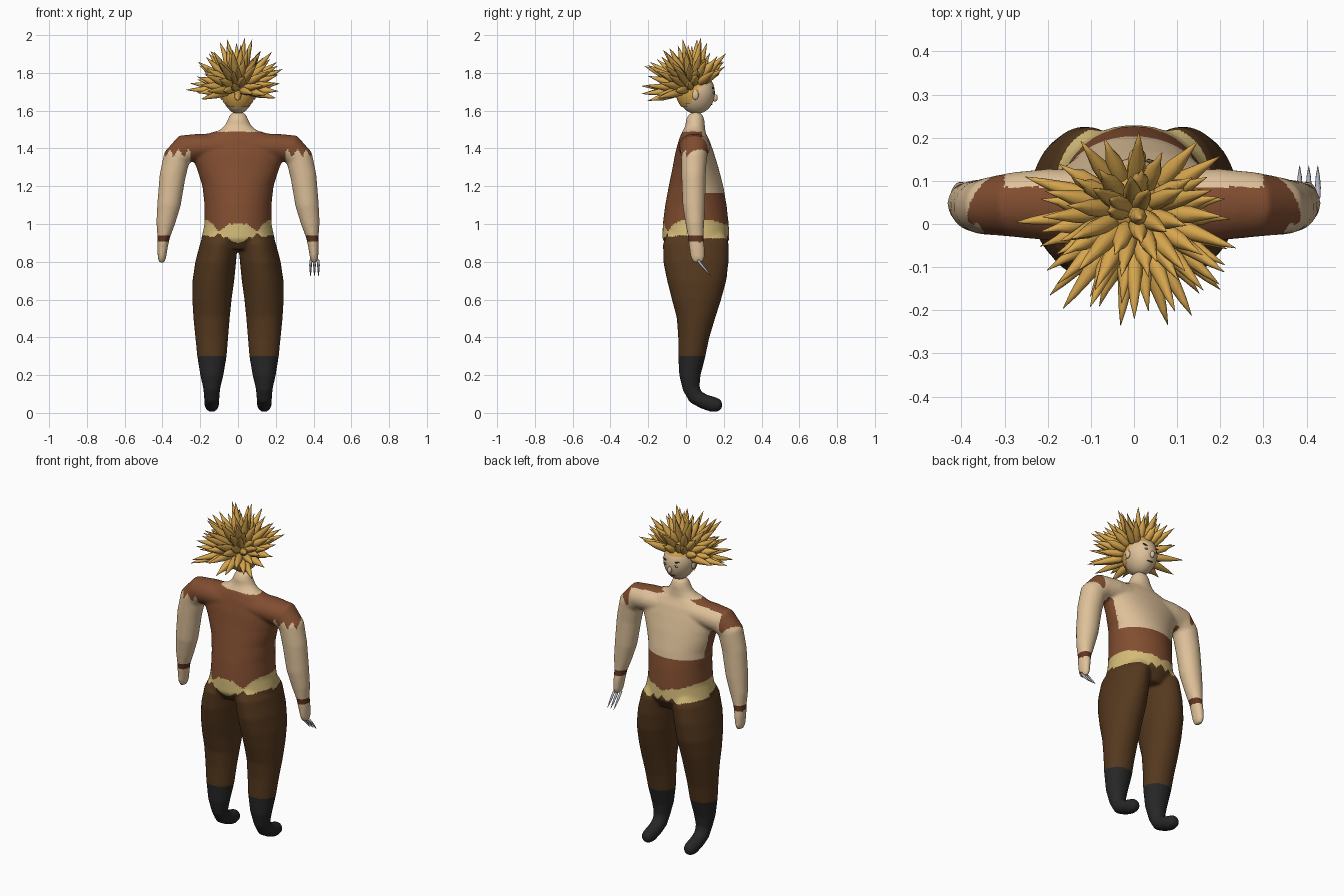
import bpy, bmesh, math, random
from mathutils import Vector, Matrix

if "Cube" in bpy.data.objects:
    bpy.data.objects.remove(bpy.data.objects["Cube"])

random.seed(4)


def mat(name, r, g, b):
    m = bpy.data.materials.new(name)
    m.diffuse_color = (r, g, b, 1)
    m.use_nodes = True
    m.node_tree.nodes["Principled BSDF"].inputs["Base Color"].default_value = m.diffuse_color
    return m


SKIN = mat("skin", 0.73, 0.53, 0.32)
SHIRT = mat("shirt_brown", 0.22, 0.075, 0.03)
PANTS = mat("trouser_brown", 0.09, 0.04, 0.013)
BOOT = mat("boot_black", 0.02, 0.02, 0.021)
BELT = mat("belt_tan", 0.66, 0.5, 0.19)
HAIR = mat("hair_gold", 0.68, 0.38, 0.075)
CUFF = mat("cuff_brown", 0.12, 0.035, 0.015)
STEEL = mat("steel", 0.45, 0.47, 0.52)


def to_object(name, bm, mats):
    bmesh.ops.recalc_face_normals(bm, faces=bm.faces)
    me = bpy.data.meshes.new(name)
    bm.to_mesh(me)
    bm.free()
    for m in mats:
        me.materials.append(m)
    for p in me.polygons:
        p.use_smooth = True
    ob = bpy.data.objects.new(name, me)
    bpy.context.collection.objects.link(ob)
    return ob


def loft(bm, rings, w, side=1, n=32):
    """Closed tube; each ring is x, y, z, radius along w, radius across w."""
    w = Vector(w)
    cs = [Vector(r[:3]) for r in rings]
    loops = []
    for i, r in enumerate(rings):
        t = (cs[min(i + 1, len(cs) - 1)] - cs[max(i - 1, 0)])
        u = t.cross(w).normalized()
        loop = []
        for k in range(n):
            a = 2 * math.pi * k / n
            p = cs[i] + w * r[3] * math.cos(a) + u * r[4] * math.sin(a)
            p.x *= side
            loop.append(bm.verts.new(p))
        loops.append(loop)
    for a, b in zip(loops, loops[1:]):
        for k in range(n):
            bm.faces.new((a[k], a[(k + 1) % n], b[(k + 1) % n], b[k]))
    bm.faces.new(loops[0])
    bm.faces.new(loops[-1])


def interp(x, pts):
    for (x0, v0), (x1, v1) in zip(pts, pts[1:]):
        if x <= x1:
            return v0 + (v1 - v0) * (x - x0) / (x1 - x0)
    return pts[-1][1]


# ---- body: torso, arms and legs fused into one smooth skin
bm = bmesh.new()
torso = [(0.86, .12, -.09, .19), (0.92, .195, -.125, .23), (1.0, .177, -.123, .226),
         (1.1, .177, -.11, .215), (1.2, .188, -.092, .197), (1.3, .22, -.072, .17),
         (1.38, .255, -.057, .145), (1.44, .25, -.04, .125), (1.475, .17, -.025, .11),
         (1.495, .1, -.012, .104), (1.52, .07, -.003, .1), (1.55, .055, 0, .098),
         (1.575, .045, .012, .09), (1.592, .025, .03, .07)]
loft(bm, [(0, (a + b) / 2, z, rx, (b - a) / 2) for z, rx, a, b in torso], (1, 0, 0), n=48)

arm = [(.03, .04, 1.41, .085, .07), (.2, .045, 1.408, .083, .07), (.28, .045, 1.398, .075, .077),
       (.325, .042, 1.35, .068, .072), (.347, .04, 1.25, .064, .069), (.366, .042, 1.1, .06, .062),
       (.384, .047, 1.0, .049, .049), (.394, .052, .93, .041, .033), (.4, .058, .87, .041, .027),
       (.403, .062, .82, .037, .022), (.404, .063, .795, .024, .013)]
# leg: inner x, outer x, back y, front y by height
leg = [(.97, .02, .16, -.09, .19), (.9, .002, .2, -.122, .225), (.8, .01, .226, -.12, .226),
       (.7, .02, .241, -.1, .214), (.6, .034, .242, -.076, .185), (.5, .044, .236, -.05, .152),
       (.4, .052, .226, -.042, .122), (.3, .06, .216, -.042, .102), (.2, .077, .2, -.036, .077),
       (.13, .094, .184, -.018, .073)]
leg = [((a + b) / 2, (c + d) / 2, z, (b - a) / 2, (d - c) / 2) for z, a, b, c, d in leg]
leg += [(.139, .05, .085, .041, .042), (.139, .095, .06, .04, .04), (.139, .145, .044, .038, .041),
        (.139, .175, .042, .032, .034), (.139, .191, .042, .017, .017)]
for s in (1, -1):
    loft(bm, arm, (0, 1, 0), s)
    loft(bm, leg, (1, 0, 0), s)
raw = to_object("body", bm, [])
fuse = raw.modifiers.new("fuse", 'REMESH')
fuse.mode = 'VOXEL'
fuse.voxel_size = 0.008
soft = raw.modifiers.new("soften", 'SMOOTH')
soft.factor = 0.5
soft.iterations = 7
fused = bpy.data.meshes.new_from_object(raw.evaluated_get(bpy.context.evaluated_depsgraph_get()))
raw.modifiers.clear()
raw.data = fused
fused.materials.clear()
for m in (SKIN, SHIRT, PANTS, BOOT, BELT, CUFF):
    fused.materials.append(m)

BELT_TOP = [(0, 1.0), (.05, 1.0), (.1, .96), (.135, 1.0), (.16, 1.02), (1, 1.02)]
BELT_LOW = [(0, .9), (.03, .905), (.06, .935), (.075, .925), (.1, .953), (.13, .93), (.17, .94), (1, .925)]
FRONT_TOP = [(0, .975), (.06, 1.0), (.1, 1.0), (.16, 1.02), (1, 1.02)]
FRONT_LOW = [(0, .95), (.03, .915), (.06, .94), (.09, .91), (.13, .925), (1, .925)]


def body_colour(c):
    ax, y, z = abs(c.x), c.y, c.z
    # arms: skin below a ragged sleeve, with a wrist cuff
    if ax > .252 and z < 1.375 + .018 * math.sin(ax * 110 + y * 70):
        return 5 if .905 < z < .94 else 0
    if z > 1.165:  # bare chest and neck
        bare = z > 1.488 or (y > .086 and ax < .3 + .06 * (y > .115))
        return 0 if bare else 1
    front = y > .05
    if z > interp(ax, FRONT_TOP if front else BELT_TOP):
        return 1
    if z > interp(ax, FRONT_LOW if front else BELT_LOW):
        return 4
    return 2 if z > .3 else 3


for p in fused.polygons:
    p.use_smooth = True
    p.material_index = body_colour(p.center)

# ---- head with nose and ears
HC, HR = Vector((0, .055, 1.695)), Vector((.088, .098, .112))


def ball(bm, c, r, rot=0, seg=24):
    m = Matrix.Translation(c) @ Matrix.Rotation(rot, 4, 'Y') @ Matrix.Diagonal((*r, 1))
    return bmesh.ops.create_uvsphere(bm, u_segments=seg, v_segments=seg // 2, radius=1, matrix=m)['verts']


def on_face(x, z):
    """Point of the face surface at a given x and height."""
    k = 1 - (x / HR.x) ** 2 - ((z - HC.z) / HR.z) ** 2
    return Vector((x, HC.y + HR.y * math.sqrt(k), z))


bm = bmesh.new()
for v in ball(bm, HC, HR, seg=32):
    if v.co.z < HC.z:  # narrower jaw
        v.co.x *= 1 - 1.2 * (HC.z - v.co.z)
ball(bm, on_face(0, 1.668) + Vector((0, .004, 0)), (.012, .014, .02), seg=12)
for s in (1, -1):
    ball(bm, (s * .086, .05, 1.685), (.01, .018, .028), seg=12)
to_object("head", bm, [SKIN])

# ---- painted face details
for name, m, x, z, r, rot in (("eye", STEEL, .034, 1.695, (.015, .004, .006), .1),
                              ("pupil", BOOT, .034, 1.695, (.005, .006, .005), 0),
                              ("brow", PANTS, .036, 1.718, (.021, .005, .004), -.25)):
    bm = bmesh.new()
    for s in (1, -1):
        ball(bm, on_face(s * x, z), r, s * rot, 12)
    to_object(name, bm, [m])
bm = bmesh.new()
ball(bm, on_face(0, 1.632), (.022, .004, .003), 0, 12)
to_object("mouth", bm, [CUFF])

# ---- hair: scalp cap and radiating spikes
bm = bmesh.new()
ball(bm, HC + Vector((0, -.008, .008)), HR * 1.04, seg=32)
low = [f for f in bm.faces
       if f.calc_center_median().z < interp(f.calc_center_median().y,
                                            [(-1, 1.62), (.0, 1.62), (.05, 1.68), (.1, 1.75), (1, 1.76)])]
bmesh.ops.delete(bm, geom=low, context='FACES')
to_object("scalp", bm, [HAIR])

bm = bmesh.new()
N = 150
for i in range(N):
    dz = 1 - 2 * (i + .5) / N
    a = i * 2.39996
    h = math.sqrt(1 - dz * dz)
    d = Vector((h * math.cos(a), h * math.sin(a), dz))
    if d.z < -.27 + .75 * max(0, d.y + .2):
        continue
    d = (d + Vector([random.uniform(-.1, .1) for _ in range(3)])).normalized()
    length = random.uniform(.225, .285) - .03 * max(0, d.y)
    c = Vector((0, .03, 1.715))
    w = d.orthogonal().normalized()
    loft(bm, [(*(c + d * t), r, r) for t, r in
              ((.07, .017), (.11, .0215), (.16, .0195), (length - .04, .009), (length, .0006))], w, n=8)
to_object("hair_spikes", bm, [HAIR])

# ---- three claws on one hand
bm = bmesh.new()
for x in (.384, .405, .426):
    loft(bm, [(x, .062, .808, .006, .006), (x, .085, .78, .007, .007),
              (x, .11, .75, .005, .005), (x, .135, .722, .0005, .0005)], (1, 0, 0), n=8)
to_object("claws", bm, [STEEL])
